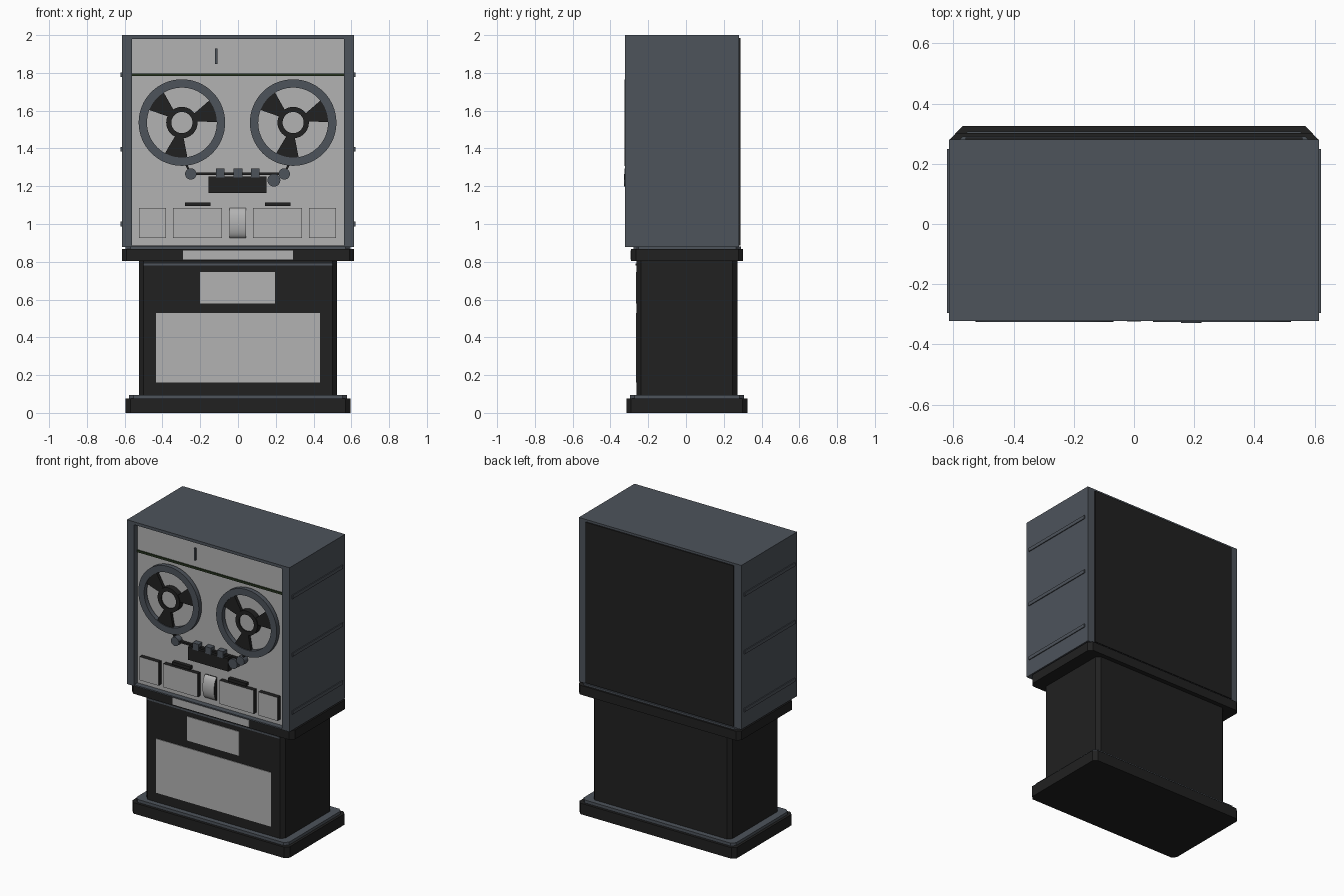
import bpy, bmesh, math
from mathutils import Matrix, Vector

cube = bpy.data.objects.get("Cube")
if cube:
    bpy.data.objects.remove(cube, do_unlink=True)


def material(name, rgb):
    m = bpy.data.materials.new(name)
    m.use_nodes = True
    m.diffuse_color = (*rgb, 1)
    bsdf = next(n for n in m.node_tree.nodes if n.type == 'BSDF_PRINCIPLED')
    bsdf.inputs["Base Color"].default_value = (*rgb, 1)
    return m


SLATE = material("slate grey", (0.075, 0.087, 0.105))
BLACK = material("soft black", (0.015, 0.015, 0.015))
LIGHT = material("light grey", (0.45, 0.45, 0.45))
GREEN = material("dark green", (0.02, 0.035, 0.014))


def finish(name, bm, mats, smooth=False, front=False):
    """Store the mesh; front=True gives faces looking to -y the second material."""
    bmesh.ops.recalc_face_normals(bm, faces=bm.faces[:])
    if front:
        for f in bm.faces:
            f.material_index = int(f.normal.y < -0.3)
    me = bpy.data.meshes.new(name)
    bm.to_mesh(me)
    bm.free()
    for m in mats:
        me.materials.append(m)
    ob = bpy.data.objects.new(name, me)
    bpy.context.collection.objects.link(ob)
    if smooth:
        bpy.ops.object.select_all(action='DESELECT')
        ob.select_set(True)
        bpy.context.view_layer.objects.active = ob
        bpy.ops.object.shade_smooth_by_angle(angle=math.radians(35))
    return ob


def prism(name, pts, direction, mats, smooth=False, front=False):
    """Extrude a closed outline of 3D points along a direction."""
    bm = bmesh.new()
    face = bm.faces.new([bm.verts.new(p) for p in pts])
    res = bmesh.ops.extrude_face_region(bm, geom=[face], use_keep_orig=True)
    verts = [v for v in res["geom"] if isinstance(v, bmesh.types.BMVert)]
    bmesh.ops.translate(bm, verts=verts, vec=Vector(direction))
    return finish(name, bm, mats, smooth, front)


def box(name, x, y, z, mats, front=False):
    pts = [(x[0], y[0], z[0]), (x[1], y[0], z[0]), (x[1], y[1], z[0]), (x[0], y[1], z[0])]
    return prism(name, pts, (0, 0, z[1] - z[0]), mats, front=front)


def slab(name, hx, y, z, mat, c=0.025):
    """Block with chamfered vertical corners."""
    y0, y1 = y
    pts = [(-hx + c, y0), (hx - c, y0), (hx, y0 + c), (hx, y1 - c),
           (hx - c, y1), (-hx + c, y1), (-hx, y1 - c), (-hx, y0 + c)]
    return prism(name, [(px, py, z[0]) for px, py in pts], (0, 0, z[1] - z[0]), [mat])


def disc(name, cx, cz, r, y, mat, n=32):
    pts = [(cx + r * math.cos(2 * math.pi * i / n), y[0], cz + r * math.sin(2 * math.pi * i / n))
           for i in range(n)]
    return prism(name, pts, (0, y[1] - y[0], 0), [mat], smooth=True)


def ring(name, cx, cz, r0, r1, y, mat, n=64):
    """Rectangular section swept round the y axis."""
    bm = bmesh.new()
    loops = []
    for i in range(n):
        a = 2 * math.pi * i / n
        loops.append([bm.verts.new((cx + r * math.cos(a), yy, cz + r * math.sin(a)))
                      for r, yy in ((r0, y[0]), (r1, y[0]), (r1, y[1]), (r0, y[1]))])
    for i in range(n):
        a, b = loops[i], loops[(i + 1) % n]
        for k in range(4):
            bm.faces.new((a[k], a[(k + 1) % 4], b[(k + 1) % 4], b[k]))
    return finish(name, bm, [mat], smooth=True)


# Stand: foot, step, column and ledge
slab("stand_foot", 0.595, (-0.315, 0.325), (0, 0.075), BLACK)
slab("stand_foot_step", 0.577, (-0.297, 0.307), (0.075, 0.095), SLATE)
slab("stand_column", 0.525, (-0.262, 0.272), (0.095, 0.805), BLACK)
slab("stand_ledge", 0.615, (-0.29, 0.303), (0.805, 0.868), BLACK)
slab("stand_ledge_top", 0.595, (-0.277, 0.29), (0.868, 0.88), SLATE)
box("column_trim", (-0.5, 0.5), (-0.268, -0.26), (0.779, 0.791), [SLATE])
box("column_small_plate", (-0.2, 0.195), (-0.266, -0.26), (0.58, 0.745), [LIGHT])
box("column_large_plate", (-0.435, 0.435), (-0.266, -0.26), (0.16, 0.53), [LIGHT])
box("ledge_plate", (-0.29, 0.29), (-0.294, -0.288), (0.813, 0.86), [LIGHT])

# Cabinet: shell around a recessed front
FRONT, PANEL, BACK = -0.322, -0.285, 0.28
for side, s in (("left", 1), ("right", -1)):
    box(f"cabinet_{side}_side", sorted((s * 0.56, s * 0.615)), (FRONT, BACK), (0.877, 2), [SLATE])
    for i, z in enumerate((1.0, 1.395, 1.79)):
        box(f"{side}_side_rib_{i + 1}", sorted((s * 0.61, s * 0.621)), (-0.295, 0.25),
            (z - 0.012, z + 0.012), [SLATE])
box("cabinet_top", (-0.56, 0.56), (FRONT, BACK), (1.98, 2), [SLATE])
box("cabinet_bottom", (-0.56, 0.56), (FRONT, BACK), (0.877, 0.886), [SLATE])
box("cabinet_back", (-0.56, 0.56), (0.26, 0.288), (0.886, 1.985), [BLACK])
box("front_panel", (-0.56, 0.56), (PANEL, 0.26), (0.886, 1.98), [LIGHT])

# Upper cover with seam and handle
box("cover_plate", (-0.553, 0.553), (PANEL - 0.006, PANEL), (1.8, 1.973), [BLACK, LIGHT], True)
box("cover_seam", (-0.56, 0.56), (PANEL - 0.009, PANEL), (1.783, 1.797), [GREEN])
box("cover_handle", (-0.122, -0.109), (PANEL - 0.018, PANEL), (1.848, 1.93), [SLATE])

# Reels
RZ = 1.537
for side, cx in (("right", -0.297), ("left", 0.292)):
    ring(f"{side}_reel_rim", cx, RZ, 0.185, 0.229, (-0.326, -0.295), SLATE)
    ring(f"{side}_reel_hub", cx, RZ, 0.056, 0.083, (-0.326, PANEL), BLACK, 48)
    disc(f"{side}_reel_cap", cx, RZ, 0.057, (-0.318, PANEL), LIGHT)
    for i in range(3):
        mid = math.radians(20 + 120 * i)
        # wedge outline, narrow at the hub and wide at the rim
        shape = [(0.075, -0.28), (0.187, -0.33), (0.19, -0.11), (0.19, 0.11), (0.187, 0.33), (0.075, 0.28)]
        pts = [(cx + r * math.cos(mid + a), -0.32, RZ + r * math.sin(mid + a)) for r, a in shape]
        prism(f"{side}_reel_spoke_{i + 1}", pts, (0, 0.02, 0), [BLACK])

# Tape path: strips, rollers and head block
box("tape_run", (-0.25, 0.245), (-0.315, -0.295), (1.26, 1.272), [BLACK])
for side, x0, x1 in (("right", -0.277, -0.25), ("left", 0.272, 0.245)):
    pts = [(x0 - 0.006, -0.315, 1.32), (x0 + 0.006, -0.315, 1.32),
           (x1 + 0.006, -0.315, 1.265), (x1 - 0.006, -0.315, 1.265)]
    prism(f"{side}_tape_strip", pts, (0, 0.02, 0), [BLACK])
    disc(f"{side}_guide_roller", x1, 1.265, 0.03, (-0.325, PANEL), SLATE)
disc("pinch_roller", 0.19, 1.232, 0.034, (-0.329, PANEL), SLATE)
box("head_block", (-0.155, 0.15), (-0.32, PANEL), (1.165, 1.252), [BLACK])
for i, x in enumerate((-0.094, 0, 0.092)):
    box(f"tape_head_{i + 1}", (x - 0.023, x + 0.023), (-0.324, PANEL), (1.247, 1.293), [SLATE])

# Control blocks with dark sides and light fronts
BZ = (0.925, 1.085)
for i, x in enumerate(((-0.525, -0.38), (-0.345, -0.085), (0.08, 0.34), (0.375, 0.52))):
    box(f"control_block_{i + 1}", x, (-0.316, PANEL), BZ, [BLACK, LIGHT], True)
for side, x in (("right", (-0.28, -0.145)), ("left", (0.142, 0.278))):
    box(f"{side}_slot_bar", x, (-0.312, PANEL), (1.094, 1.115), [BLACK])

# Thumb wheel, a shallow half round between the blocks
arc = [math.pi * i / 16 for i in range(17)]
prism("thumb_wheel", [(-0.045, PANEL - 0.034 * math.sin(a), 1.005 + 0.08 * math.cos(a)) for a in arc],
      (0.087, 0, 0), [BLACK, LIGHT], smooth=True, front=True)
